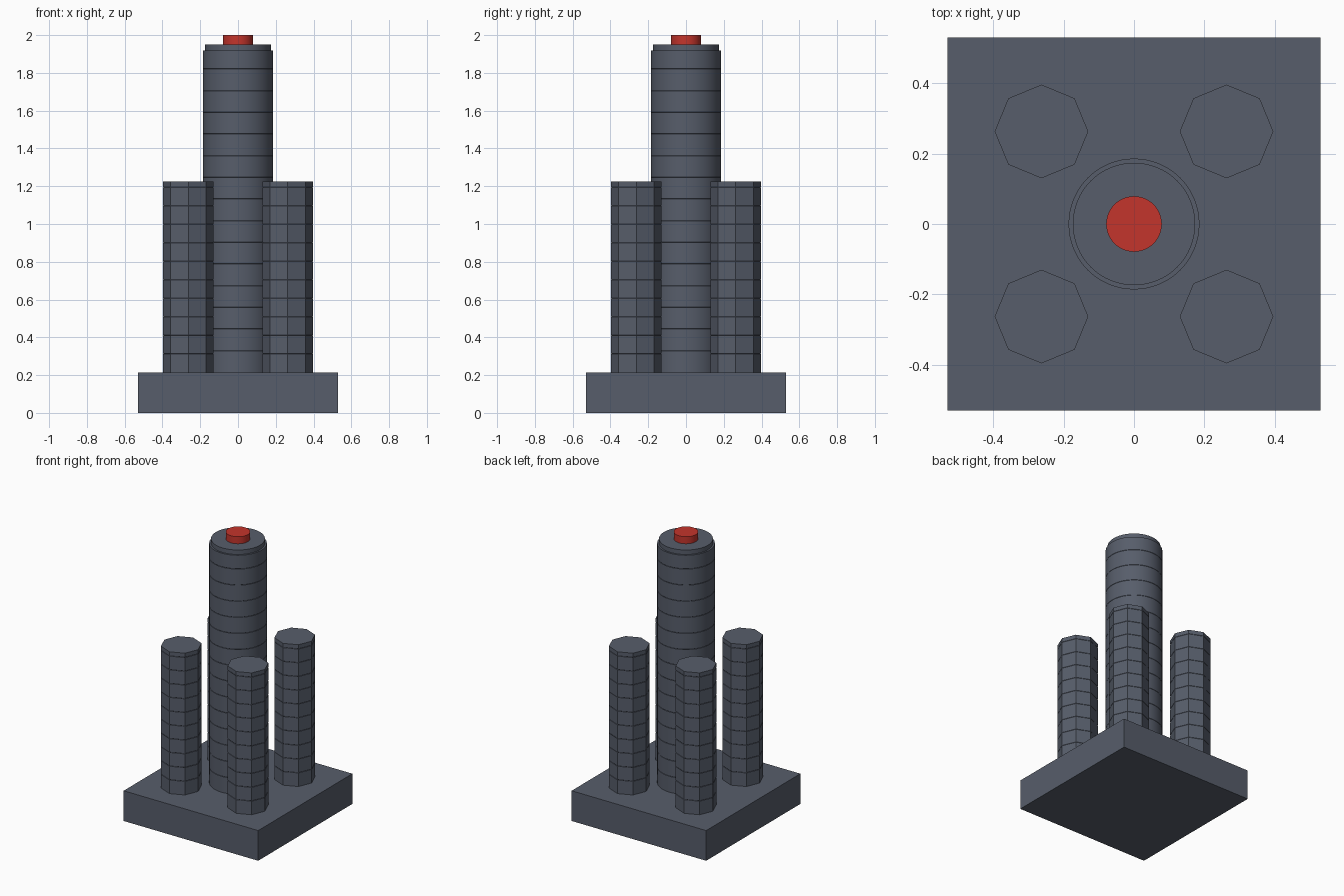
import bpy, bmesh, math

cube = bpy.data.objects.get("Cube")
if cube:
    bpy.data.objects.remove(cube, do_unlink=True)


def material(name, color):
    m = bpy.data.materials.new(name)
    m.use_nodes = True
    m.diffuse_color = color
    m.node_tree.nodes["Principled BSDF"].inputs["Base Color"].default_value = color
    return m


GREY = material("slate grey", (0.095, 0.11, 0.145, 1))
RED = material("button red", (0.55, 0.035, 0.025, 1))


def add_object(name, bm, mat, smooth=False):
    bmesh.ops.recalc_face_normals(bm, faces=bm.faces)
    mesh = bpy.data.meshes.new(name)
    bm.to_mesh(mesh)
    bm.free()
    mesh.materials.append(mat)
    obj = bpy.data.objects.new(name, mesh)
    bpy.context.collection.objects.link(obj)
    if smooth:
        bpy.ops.object.select_all(action="DESELECT")
        obj.select_set(True)
        bpy.context.view_layer.objects.active = obj
        bpy.ops.object.shade_smooth_by_angle(angle=math.radians(30))
    return obj


def lathe(name, profile, sides, mat, x=0, y=0, smooth=False):
    """Closed turned solid from (radius, height) pairs."""
    bm = bmesh.new()
    rings = []
    for r, z in profile:
        angles = [math.tau * i / sides for i in range(sides)]
        rings.append([bm.verts.new((x + r * math.cos(a), y + r * math.sin(a), z))
                      for a in angles])
    for low, high in zip(rings, rings[1:]):
        for i in range(sides):
            j = (i + 1) % sides
            bm.faces.new((low[i], low[j], high[j], high[i]))
    bm.faces.new(rings[0])
    bm.faces.new(rings[-1])
    return add_object(name, bm, mat, smooth)


def stacked(radius, bottom, top, pitch):
    """Profile of flush segments parted by hairline seams."""
    groove, half = 0.0015, 0.0015
    points = [(radius, bottom)]
    z = bottom + pitch
    while z < top - pitch / 4:
        points += [(radius, z - half), (radius - groove, z), (radius, z + half)]
        z += pitch
    return points + [(radius, top)]


BASE_TOP = 0.215

# Square base slab
bm = bmesh.new()
bmesh.ops.create_cube(bm, size=1)
for v in bm.verts:
    v.co.x *= 1.06
    v.co.y *= 1.06
    v.co.z = (v.co.z + 0.5) * BASE_TOP
add_object("base_slab", bm, GREY)

# Central round tower with a stepped cap
tower = stacked(0.186, BASE_TOP, 1.918, 0.1147)
tower += [(0.174, 1.918), (0.174, 1.95)]
lathe("central_tower", tower, 64, GREY, smooth=True)

# Red button on top
lathe("top_button", [(0.079, 1.95), (0.079, 2.0)], 48, RED, smooth=True)

# Four octagonal corner columns
for depth, y in (("front", -0.263), ("back", 0.263)):
    for side, x in (("right", -0.263), ("left", 0.263)):
        lathe(f"{depth}_{side}_column", stacked(0.133, BASE_TOP, 1.225, 0.098),
              8, GREY, x, y)
